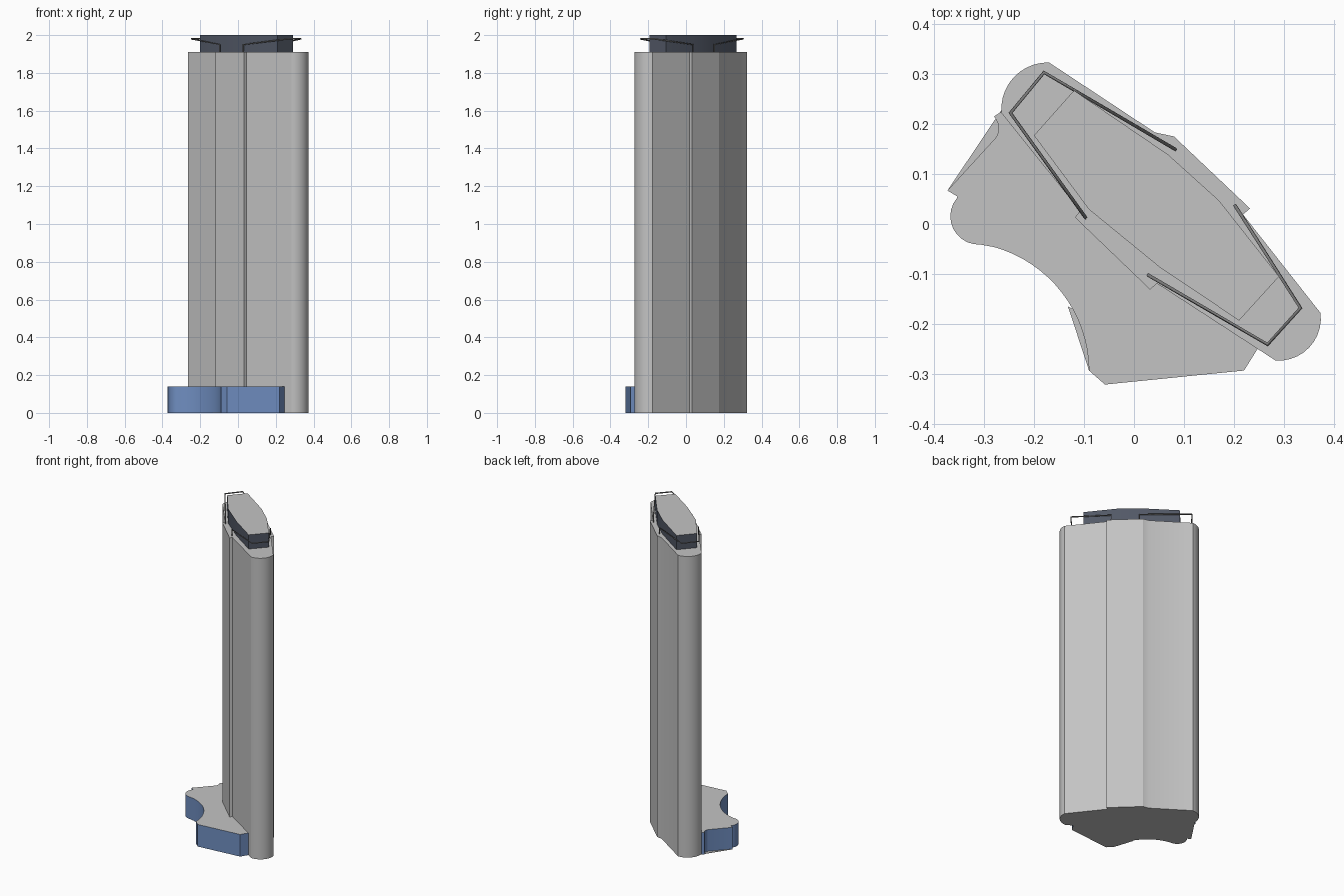
import bpy, bmesh, math
from mathutils import Vector

if "Cube" in bpy.data.objects:
    bpy.data.objects.remove(bpy.data.objects["Cube"])


def material(name, rgb):
    m = bpy.data.materials.new(name)
    m.use_nodes = True
    m.diffuse_color = (*rgb, 1)
    m.node_tree.nodes["Principled BSDF"].inputs["Base Color"].default_value = (*rgb, 1)
    return m


grey = material("light grey", (0.55, 0.55, 0.55))
blue = material("blue", (0.16, 0.27, 0.53))
slate = material("dark slate", (0.084, 0.098, 0.133))
rail_grey = material("rail grey", (0.2, 0.2, 0.2))


def arc(a, b, bulge, steps=10):
    """Circular arc from a to b, bulging to the left of the chord."""
    a, b = Vector(a), Vector(b)
    half = (b - a).length / 2
    along = (b - a).normalized()
    left = Vector((-along.y, along.x))
    r = (half * half + bulge * bulge) / (2 * abs(bulge))
    sweep = 2 * math.atan2(abs(bulge), half)
    side = left * math.copysign(1, bulge)
    centre = (a + b) / 2 + side * (abs(bulge) - r)
    points = []
    for i in range(steps + 1):
        t = sweep * (2 * i / steps - 1)
        points.append(tuple(centre + along * r * math.sin(t) + side * r * math.cos(t)))
    return points


def prism(name, outline, z0, z1, side, ends):
    """Extrude an outline; walls and end faces have their own colours."""
    bm = bmesh.new()
    floor = bm.faces.new([bm.verts.new((x, y, z0)) for x, y in outline])
    ext = bmesh.ops.extrude_face_region(bm, geom=[floor], use_keep_orig=True)
    for v in ext["geom"]:
        if isinstance(v, bmesh.types.BMVert):
            v.co.z = z1
    bmesh.ops.recalc_face_normals(bm, faces=bm.faces)
    for f in bm.faces:
        f.material_index = 1 if abs(f.normal.z) > 0.5 else 0
    mesh = bpy.data.meshes.new(name)
    bm.to_mesh(mesh)
    bm.free()
    obj = bpy.data.objects.new(name, mesh)
    bpy.context.collection.objects.link(obj)
    mesh.materials.append(side)
    mesh.materials.append(ends)
    bpy.ops.object.select_all(action="DESELECT")
    obj.select_set(True)
    bpy.context.view_layer.objects.active = obj
    bpy.ops.object.shade_smooth_by_angle(angle=math.radians(25))
    return obj


# Tall shaft with rounded ends and stepped middle panels
shaft = arc((-0.265, 0.222), (-0.17, 0.323), 0.031)
shaft += [(0.042, 0.183), (0.08, 0.175), (0.232, 0.031), (0.218, 0.019)]
shaft += arc((0.373, -0.178), (0.283, -0.273), 0.031)
shaft += [(0.046, -0.119), (0.032, -0.131), (-0.118, 0.013), (-0.108, 0.026)]
prism("tower_shaft", shaft, 0, 1.91, grey, grey)

# Low wing at the foot, tucked into the shaft
base = [(-0.2, 0.2), (-0.26, 0.228)]
base += arc((-0.28, 0.215), (-0.276, 0.173), 0.007, 6)
base += [(-0.373, 0.067), (-0.353, 0.055)]
base += arc((-0.354, 0.052), (-0.308, -0.041), -0.034)
base += arc((-0.28, -0.046), (-0.09, -0.293), 0.052, 16)
base += [(-0.058, -0.321), (0.22, -0.293), (0.25, -0.245), (0.1, -0.1)]
prism("base_wing", base, 0, 0.14, blue, grey)

# Thin floor slivers spanning the hollow sides of the wing
prism("left_floor", [(-0.373, 0.067), (-0.265, 0.228), (-0.24, 0.18)], 0, 0.003, grey, grey)
prism("right_floor", [(-0.132, -0.165), (-0.09, -0.293), (-0.06, -0.2)], 0, 0.003, grey, grey)

# Penthouse block on the roof
cap = [(-0.12, 0.267), (0.068, 0.139), (0.17, 0.047), (0.29, -0.105),
       (0.21, -0.193), (0.052, -0.087), (-0.09, 0.029), (-0.2, 0.177)]
prism("roof_block", cap, 1.9, 2.0, slate, grey)


# Square-section railings around both roof ends
def railing(name, corners):
    low, high = 1.95, 1.98
    heights = [1.9, low, high, high, low, 1.9]
    path = [corners[0]] + corners + [corners[-1]]
    curve = bpy.data.curves.new(name, "CURVE")
    curve.dimensions = "3D"
    curve.bevel_depth = 0.004
    curve.bevel_resolution = 0
    curve.use_fill_caps = True
    spline = curve.splines.new("POLY")
    spline.points.add(len(path) - 1)
    for point, (x, y), z in zip(spline.points, path, heights):
        point.co = (x, y, z, 1)
    curve.materials.append(rail_grey)
    bpy.context.collection.objects.link(bpy.data.objects.new(name, curve))


railing("back_railing", [(0.083, 0.149), (-0.18, 0.303), (-0.247, 0.222), (-0.097, 0.013)])
railing("front_railing", [(0.028, -0.102), (0.267, -0.241), (0.333, -0.168), (0.202, 0.037)])
